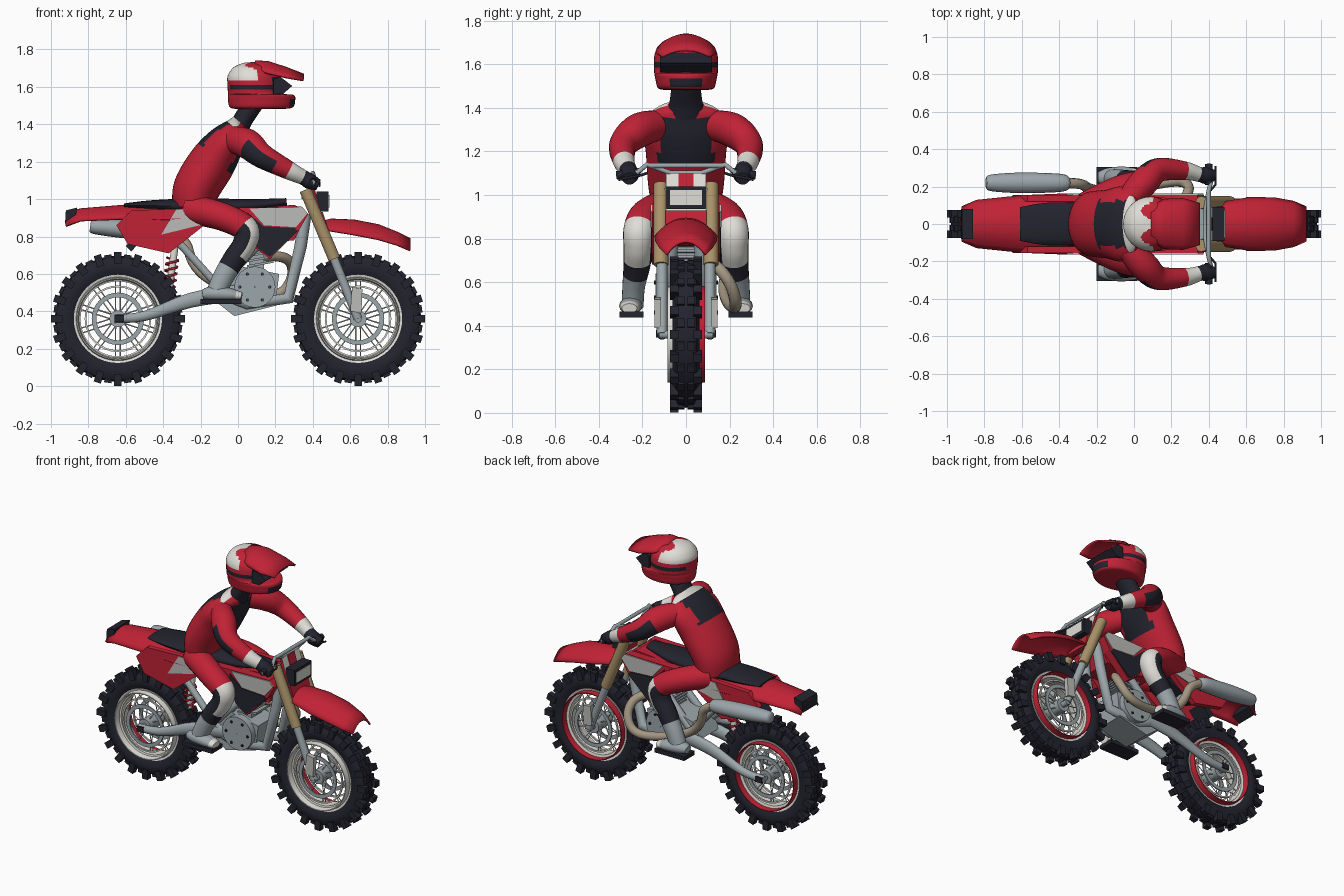
import bpy, bmesh, math
from mathutils import Vector

if "Cube" in bpy.data.objects:
    bpy.data.objects.remove(bpy.data.objects["Cube"])

COL = {"red": (.53, .016, .036), "black": (.017, .017, .028), "white": (.74, .73, .68),
       "steel": (.33, .38, .40), "gold": (.40, .29, .14), "pipe_tan": (.37, .31, .23),
       "panel_grey": (.50, .50, .48)}
MAT = {}
for k, c in COL.items():
    MAT[k] = bpy.data.materials.new(k)
    MAT[k].diffuse_color = (*c, 1)


def finish(bm, name, color, mirror=False, smooth=True, angle=40):
    """Turn a bmesh into an object, colouring faces by name or by rule(centre, normal, index)."""
    bmesh.ops.recalc_face_normals(bm, faces=bm.faces)
    me = bpy.data.meshes.new(name)
    names = [color] if isinstance(color, str) else list(COL)
    for n in names:
        me.materials.append(MAT[n])
    if not isinstance(color, str):
        for i, f in enumerate(bm.faces):
            f.material_index = names.index(color(f.calc_center_median(), f.normal, i))
    bm.to_mesh(me)
    bm.free()
    ob = bpy.data.objects.new(name, me)
    bpy.context.collection.objects.link(ob)
    if smooth:
        me.shade_smooth()
        me.set_sharp_from_angle(angle=math.radians(angle))
    if mirror:
        m = ob.modifiers.new("mirror", 'MIRROR')
        m.use_axis = (False, True, False)
        m.use_mirror_merge = False
    return ob


def loft(name, secs, color, mirror=False, n=16, sub=4, axis=None):
    """Smooth body through sections (x, y, z, side radius, other radius); rules get (centre, station, degrees)."""
    pts, S = [], [Vector(s) for s in secs]
    for i in range(len(S) - 1):
        a, b, c, d = S[max(i - 1, 0)], S[i], S[i + 1], S[min(i + 2, len(S) - 1)]
        for j in range(sub):
            t = j / sub
            pts.append(.5 * (2 * b + (c - a) * t + (2 * a - 5 * b + 4 * c - d) * t * t
                             + (3 * b - a - 3 * c + d) * t ** 3))
    pts.append(S[-1])
    bm, rings = bmesh.new(), []
    for i, p in enumerate(pts):
        t = (Vector(pts[min(i + 1, len(pts) - 1)][:3]) - Vector(pts[max(i - 1, 0)][:3])).normalized()
        t = Vector(axis) if axis else t
        u = (Vector((0, 1, 0)) - t * t.y).normalized()
        v = u.cross(t)
        rings.append([bm.verts.new(Vector(p[:3]) + u * p[3] * math.cos(a) + v * p[4] * math.sin(a))
                      for a in (2 * math.pi * k / n for k in range(n))])
    for a, b in zip(rings, rings[1:]):
        for k in range(n):
            bm.faces.new((a[k], a[(k + 1) % n], b[(k + 1) % n], b[k]))
    bm.faces.new(rings[0])
    bm.faces.new(rings[-1])
    last = n * (len(rings) - 1)
    rule = color if isinstance(color, str) else lambda c, nn, i: color(
        c, (i // n + .5) / sub if i < last else (i - last) * (len(S) - 1), (i % n + .5) * 360 / n)
    return finish(bm, name, rule, mirror, angle=60)


def prism(name, pts, y0, y1, color, mirror=False):
    """Side profile in x, z extruded between y0 and y1."""
    bm = bmesh.new()
    f = bm.faces.new([bm.verts.new((x, y0, z)) for x, z in pts])
    g = bmesh.ops.extrude_face_region(bm, geom=[f])
    bmesh.ops.translate(bm, vec=(0, y1 - y0, 0), verts=[v for v in g['geom'] if isinstance(v, bmesh.types.BMVert)])
    return finish(bm, name, color, mirror, smooth=False)


def box(name, x0, x1, y0, y1, z0, z1, color, mirror=False):
    return prism(name, [(x0, z0), (x1, z0), (x1, z1), (x0, z1)], y0, y1, color, mirror)


def lathe(name, prof, cx, cz, color, n=40, mirror=False):
    """Closed (radius, y) profile spun around an axle along y."""
    bm = bmesh.new()
    rings = [[bm.verts.new((cx + r * math.cos(a), y, cz + r * math.sin(a))) for r, y in prof]
             for a in (2 * math.pi * k / n for k in range(n))]
    m = len(prof)
    for i in range(n):
        a, b = rings[i], rings[(i + 1) % n]
        for k in range(m):
            bm.faces.new((a[k], a[(k + 1) % m], b[(k + 1) % m], b[k]))
    return finish(bm, name, color, mirror)


def disc(name, r, y0, y1, cx, cz, color, n=24, r0=.002, mirror=False):
    return lathe(name, [(r0, y0), (r, y0), (r, y1), (r0, y1)], cx, cz, color, n, mirror)


def tubes(name, paths, r, color, mirror=False, curved=False, res=3):
    """Round tubes along one or more paths."""
    cu = bpy.data.curves.new(name, 'CURVE')
    cu.dimensions, cu.bevel_depth, cu.bevel_resolution, cu.use_fill_caps = '3D', r, res, True
    for p in paths + ([[(x, -y, z) for x, y, z in q] for q in paths] if mirror else []):
        sp = cu.splines.new('NURBS' if curved else 'POLY')
        sp.points.add(len(p) - 1)
        for q, co in zip(sp.points, p):
            q.co = (*co, 1)
        sp.use_smooth = True
        if curved:
            sp.order_u, sp.use_endpoint_u, sp.resolution_u = 3, True, 6
    tmp = bpy.data.objects.new(name + "_path", cu)
    bpy.context.collection.objects.link(tmp)
    bpy.context.view_layer.update()
    me = bpy.data.meshes.new_from_object(tmp.evaluated_get(bpy.context.evaluated_depsgraph_get()))
    bpy.data.objects.remove(tmp)
    me.materials.clear()
    me.materials.append(MAT[color])
    bpy.context.collection.objects.link(bpy.data.objects.new(name, me))


def arch(name, stations, color, thick=.012, n=12):
    """Arched sheet through stations (x, crown z, half width, edge drop)."""
    bm = bmesh.new()
    rows = [[bm.verts.new((x, w * t, z - d * abs(t) ** 2.2)) for t in (2 * k / n - 1 for k in range(n + 1))]
            for x, z, w, d in stations]
    for a, b in zip(rows, rows[1:]):
        for k in range(n):
            bm.faces.new((a[k], a[k + 1], b[k + 1], b[k]))
    s = finish(bm, name, color).modifiers.new("thickness", 'SOLIDIFY')
    s.thickness, s.offset = thick, 0


# Wheels: tyre, knobs, rim, spokes, hub, disc
WZ = .36
for tag, cx in (("front", .642), ("rear", -.642)):
    lathe(tag + "_tyre", [(.232, -.045), (.26, -.06), (.30, -.062), (.328, -.045), (.337, 0),
                          (.328, .045), (.30, .062), (.26, .06), (.232, .045)], cx, WZ, "black", 48)
    bm = bmesh.new()
    for i in range(40):
        a = 2 * math.pi * i / 40
        e, t = Vector((math.cos(a), 0, math.sin(a))), Vector((-math.sin(a), 0, math.cos(a)))
        y0, y1, r0, r1 = (.006, .042, .32, .346) if i % 2 else (.034, .074, .295, .358)
        for s in (-1, 1):
            v = [bm.verts.new(Vector((cx, s * y, WZ)) + e * r + t * w) for r in (r0, r1)
                 for y, w in ((y0, -.02), (y1, -.02), (y1, .02), (y0, .02))]
            for q in ((0, 1, 2, 3), (4, 5, 6, 7), (0, 1, 5, 4), (1, 2, 6, 5), (2, 3, 7, 6), (3, 0, 4, 7)):
                bm.faces.new([v[k] for k in q])
    finish(bm, tag + "_tyre_knobs", "black", smooth=False)
    lathe(tag + "_rim", [(.20, -.04), (.236, -.05), (.236, .05), (.20, .04)], cx, WZ, "white")
    lathe(tag + "_rim_edge", [(.214, -.085), (.22, -.085), (.224, -.048), (.208, -.048)], cx, WZ, "white")
    lathe(tag + "_rim_stripe", [(.216, .088), (.221, .088), (.223, .048), (.214, .048)], cx, WZ, "red")
    tubes(tag + "_spokes", [[(cx + .04 * math.cos(a), s * .045, WZ + .04 * math.sin(a)),
                             (cx + .205 * math.cos(a + s * .25), 0, WZ + .205 * math.sin(a + s * .25))]
                            for s in (-1, 1) for a in (2 * math.pi * k / 10 for k in range(10))], .0035, "white", res=0)
    disc(tag + "_hub", .045, -.075, .075, cx, WZ, "steel")
    disc(tag + "_brake_disc", .14, -.072, -.064, cx, WZ, "steel", 32, .115, True)
    disc(tag + "_inner_ring", .178, -.06, -.05, cx, WZ, "white", 32, .168, True)
    tubes(tag + "_axle", [[(cx, -.125, WZ), (cx, .125, WZ)]], .02, "steel")

# Fork, handlebar and front plate
tubes("fork_upper", [[(.36, .115, 1.05), (.515, .115, .68)]], .034, "gold", True)
tubes("fork_lower", [[(.51, .11, .69), (.642, .11, .36)]], .025, "steel", True)
prism("fork_guard", [(.6, .40), (.66, .39), (.665, .52), (.61, .53)], -.145, -.115, "panel_grey", True)
box("fork_clamp_top", .34, .40, -.12, .12, 1.0, 1.03, "steel")
box("fork_clamp_bottom", .40, .45, -.12, .12, .87, .90, "steel")
tubes("handlebar", [[(.40, -.32, 1.09), (.41, -.22, 1.105), (.40, -.18, 1.14), (.38, -.07, 1.10), (.38, .07, 1.10),
                     (.40, .18, 1.14), (.41, .22, 1.105), (.40, .32, 1.09)], [(.40, -.17, 1.135), (.40, .17, 1.135)]], .012, "steel")
tubes("grip", [[(.40, .21, 1.105), (.40, .32, 1.09)]], .02, "black", True)
tubes("brake_lever", [[(.41, .18, 1.10), (.435, .21, 1.09), (.435, .31, 1.07)]], .006, "black", True)
prism("front_plate", [(.375, 1.10), (.39, 1.10), (.47, .84), (.44, .84)], -.092, .092,
      lambda c, n, i: "white" if n.x > .5 else "red")
prism("front_plate_stripe", [(.386, 1.10), (.396, 1.10), (.427, 1.0), (.417, 1.0)], -.035, .035, "red")
prism("front_plate_lower", [(.445, .93), (.454, .93), (.482, .84), (.472, .84)], -.093, .093, "red")
box("headlight_housing", .42, .485, -.09, .09, .935, 1.04, "black")
box("headlight_lens", .484, .489, -.074, .074, .954, 1.022, "white")

# Fenders, seat, tank and tail
arch("front_fender", [(.42, .87, .09, .03), (.5, .89, .12, .06), (.62, .885, .14, .075), (.75, .86, .138, .075),
                      (.85, .82, .12, .065), (.92, .785, .09, .06)], "red")
arch("rear_fender", [(-.92, .925, .09, .07), (-.84, .945, .125, .06), (-.6, .965, .15, .07),
                     (-.35, .97, .16, .08), (-.2, .97, .155, .08)], "red")
prism("tail_light", [(-.925, .87), (-.87, .90), (-.86, .955), (-.92, .94)], -.08, .08, "black")
loft("seat", [(-.61, 0, .965, .09, .012), (-.45, 0, .965, .115, .03), (-.2, 0, .96, .11, .045),
              (.05, 0, .965, .10, .035), (.26, 0, .985, .05, .02)], "black")
prism("tank", [(-.15, .93), (.3, .97), (.37, .93), (.3, .78), (.08, .76), (-.12, .85)], -.10, .10, "red")
prism("under_fender", [(-.6, .92), (-.25, .93), (-.2, .85), (-.35, .78), (-.55, .87)], -.09, .09, "black")
prism("rear_flap", [(-.6, .75), (-.57, .72), (-.5, .80), (-.53, .82)], -.06, .06, "black")

# Side panels and shrouds with painted plates
prism("side_panel", [(-.65, .86), (-.57, .94), (-.27, .95), (-.18, .86), (-.37, .71), (-.59, .76)], -.156, -.12, "red", True)
prism("side_panel_plate", [(-.41, .81), (-.185, .865), (-.25, .945), (-.33, .945)], -.162, -.156, "panel_grey", True)
prism("shroud", [(-.2, .95), (.34, .96), (.375, .92), (.33, .84), (.17, .68), (.09, .74), (.05, .84), (-.18, .87)], -.155, -.10, "red", True)
prism("shroud_white", [(.06, .95), (.345, .957), (.372, .925), (.31, .85), (.14, .86)], -.162, -.155, "panel_grey", True)
prism("shroud_black", [(.05, .93), (.135, .855), (.305, .845), (.32, .83), (.17, .69), (.10, .74), (.05, .84)], -.161, -.155, "black", True)

# Frame, swingarm, shock and engine
tubes("down_tube", [[(.36, .06, .92), (.335, .07, .75), (.27, .08, .47), (.05, .09, .44), (-.1, .09, .5)]], .033, "steel", True)
tubes("rear_frame_tube", [[(-.42, .10, .83), (-.3, .10, .75), (-.12, .10, .55), (0, .10, .48)]], .022, "steel", True)
tubes("main_tube", [[(.36, .05, .92), (.1, .08, .75), (-.12, .09, .52)]], .025, "steel", True)
loft("swingarm", [(0, .10, .50, .028, .045), (-.25, .105, .46, .026, .042), (-.5, .11, .375, .025, .028),
                  (-.66, .11, .36, .025, .025)], "steel", True, 10)
box("chain_adjuster", -.66, -.61, .125, .138, .345, .38, "black", True)
tubes("shock_spring", [[(-.37 + .033 * math.cos(k * .8) + .0006 * k, .033 * math.sin(k * .8), .53 + .0045 * k)
                        for k in range(36)]], .006, "red")
tubes("shock_rod", [[(-.37, 0, .5), (-.33, 0, .80)]], .02, "white")
prism("crankcase", [(-.18, .5), (-.02, .375), (.2, .43), (.22, .6), (.02, .64), (-.12, .6)], -.10, .10, "steel")
disc("engine_cover", .11, -.14, -.09, .09, .53, "steel", 24, mirror=True)
for k in range(6):
    a = k * math.pi / 3
    disc("cover_bolt_%d" % k, .009, -.146, -.139, .09 + .08 * math.cos(a), .53 + .08 * math.sin(a), "black", 8, mirror=True)
for k in range(5):
    x, z = .11 - .008 * k, .635 + .026 * k
    prism("cylinder_fin_%d" % k, [(x - .06, z), (x + .08, z + .025), (x + .078, z + .037), (x - .062, z + .012)], -.075, .075, "steel")
box("cylinder", .06, .14, -.055, .055, .6, .8, "steel")

# Exhaust
tubes("exhaust_pipe", [[(.12, .04, .69), (.19, .07, .70), (.28, .14, .68), (.30, .21, .59), (.23, .235, .48), (.05, .20, .49),
                        (-.15, .17, .56), (-.25, .19, .66), (-.28, .22, .80), (-.4, .22, .83)]], .028, "pipe_tan", curved=True)
loft("silencer", [(-.345, .22, .82, .028, .028), (-.39, .22, .825, .048, .045), (-.6, .22, .84, .055, .05),
                  (-.76, .22, .852, .045, .04), (-.79, .22, .855, .03, .03)], "steel")


# Rider: painted patches follow station s along each limb and angle a around it
def suit(c, s, a):
    if s > 3.9 and a > 180:
        return "white"
    if abs(c.y) < .125 and (2.2 < s < 3.9 and 180 < a or 1.95 < s < 3.95 and 30 < a < 150):
        return "black"
    return "red"


def sleeve(c, s, a):
    if s > 3.85:
        return "black"
    if s > 3:
        return "white"
    return "black" if 1.35 < s < 2.5 and (a < 75 or a > 340) else "red"


def trousers(c, s, a):
    if s > 4.5:
        return "steel"
    if s > 3.75:
        return "black"
    if s > 1.9:
        return "white" if 215 < a < 352 else "black"
    return "red"


loft("torso", [(-.24, 0, .95, .16, .11), (-.22, 0, 1.06, .175, .125), (-.135, 0, 1.2, .185, .125), (-.06, 0, 1.31, .20, .10),
               (-.005, 0, 1.385, .15, .06), (.015, 0, 1.41, .085, .05)], suit, n=40, sub=8)
loft("neck", [(.0, 0, 1.37, .085, .055), (.03, 0, 1.43, .075, .052), (.08, 0, 1.51, .065, .055)], "black")
loft("arm", [(-.03, .13, 1.32, .065, .07), (.05, .22, 1.295, .077, .08), (.13, .288, 1.23, .065, .066),
             (.27, .285, 1.155, .05, .05), (.35, .265, 1.115, .04, .04), (.385, .26, 1.095, .046, .042),
             (.43, .26, 1.075, .03, .03)], sleeve, True, 24, 8)
loft("leg", [(-.26, .09, .95, .08, .08), (-.08, .18, .905, .078, .075), (.04, .215, .84, .072, .07), (.035, .22, .76, .066, .064),
             (-.02, .225, .68, .062, .06), (-.08, .24, .58, .052, .056), (-.12, .245, .49, .05, .052)], trousers, True, 24, 8)
loft("boot_foot", [(-.19, .25, .49, .03, .025), (-.14, .25, .495, .05, .04), (-.05, .255, .49, .052, .037),
                   (.02, .26, .48, .035, .022)], lambda c, s, a: "white" if s > 2.4 else "steel", True)
box("boot_sole", -.2, .02, .195, .305, .438, .465, "black", True)


# Helmet, goggles and peak
def shell(c, s, a):
    if c.x > .18 and 1.562 < c.z < 1.655 or (1.588 < c.z < 1.612 and c.x > -.045):
        return "black"
    if 45 < a < 135 and 1.498 < c.z < 1.535 and abs(c.y) < .07:
        return "black"
    return "white" if c.z > 1.635 and c.x < .07 + .035 * math.cos(45 * c.y) else "red"


loft("helmet", [(.115, 0, 1.482, .09, .12), (.125, 0, 1.49, .128, .168), (.126, 0, 1.53, .14, .18), (.122, 0, 1.557, .145, .176),
                (.092, 0, 1.566, .146, .146), (.09, 0, 1.61, .147, .146), (.085, 0, 1.66, .14, .14), (.082, 0, 1.705, .105, .105),
                (.08, 0, 1.728, .05, .05), (.08, 0, 1.732, .01, .01)], shell, n=44, sub=6, axis=(0, 0, 1))
prism("goggles", [(.19, 1.64), (.225, 1.655), (.29, 1.605), (.24, 1.562), (.19, 1.562)], -.12, .12, "black")
arch("helmet_peak", [(.09, 1.735, .09, .04), (.16, 1.733, .13, .06), (.26, 1.70, .135, .05), (.35, 1.665, .11, .03)], "red")

for m in bpy.data.materials:
    if m.users and not m.is_grease_pencil:
        m.use_nodes = True
        m.node_tree.nodes["Principled BSDF"].inputs["Base Color"].default_value = m.diffuse_color
